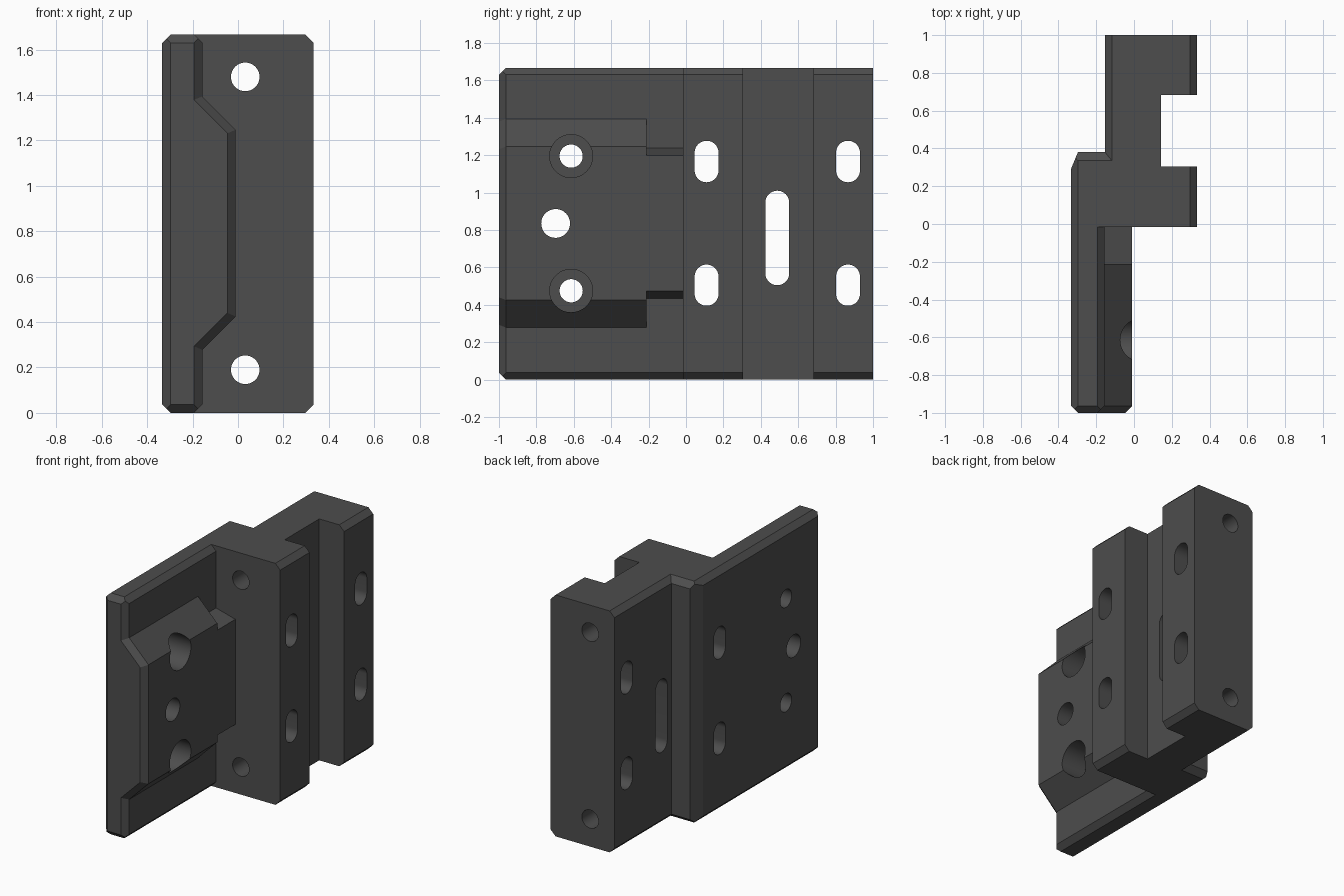
import bpy, bmesh, math
from mathutils import Vector

if "Cube" in bpy.data.objects:
    bpy.data.objects.remove(bpy.data.objects["Cube"])

H, C = 1.667, 0.037            # height and chamfer size
L, R = -0.334, 0.333           # left and right limits

steel = bpy.data.materials.new("dark_grey")
steel.diffuse_color = (0.075, 0.075, 0.075, 1)
steel.use_nodes = True
steel.node_tree.nodes["Principled BSDF"].inputs["Base Color"].default_value = steel.diffuse_color


def prism(name, pts, axis, lo, hi):
    """Extrude a 2D outline along x or y; points are (y, z) or (x, z)."""
    def place(p, t):
        return (t, p[0], p[1]) if axis == "x" else (p[0], t, p[1])
    bm = bmesh.new()
    a = [bm.verts.new(place(p, lo)) for p in pts]
    b = [bm.verts.new(place(p, hi)) for p in pts]
    bm.faces.new(a)
    bm.faces.new(b[::-1])
    n = len(pts)
    for i in range(n):
        bm.faces.new((a[i], b[i], b[(i + 1) % n], a[(i + 1) % n]))
    bmesh.ops.recalc_face_normals(bm, faces=bm.faces)
    me = bpy.data.meshes.new(name)
    bm.to_mesh(me)
    bm.free()
    me.materials.append(steel)
    ob = bpy.data.objects.new(name, me)
    bpy.context.collection.objects.link(ob)
    return ob


def slice_off(ob, point, normal):
    """Cut away everything beyond a plane and close the cut."""
    bm = bmesh.new()
    bm.from_mesh(ob.data)
    geom = bm.verts[:] + bm.edges[:] + bm.faces[:]
    cut = bmesh.ops.bisect_plane(bm, geom=geom, plane_co=point, plane_no=normal,
                                 clear_outer=True, dist=1e-6)["geom_cut"]
    edges = [e for e in cut if isinstance(e, bmesh.types.BMEdge)]
    bmesh.ops.holes_fill(bm, edges=edges)
    bmesh.ops.recalc_face_normals(bm, faces=bm.faces)
    bm.to_mesh(ob.data)
    bm.free()


def block(name, x0, x1, y0, y1, chamfers):
    """Full-height box; each chamfer names two sides, such as '-x+z', and sizes."""
    ob = prism(name, [(x0, 0), (x1, 0), (x1, H), (x0, H)], "y", y0, y1)
    side = {"-x": x0, "+x": x1, "-y": y0, "+y": y1, "-z": 0, "+z": H}
    for code, da, db in chamfers:
        point, normal = Vector((0, 0, 0)), Vector((0, 0, 0))
        for key, own, other in ((code[:2], da, db), (code[2:], db, da)):
            i = "xyz".index(key[1])
            point[i] = side[key]
            normal[i] = other * (1 if key[0] == "+" else -1)
        i = "xyz".index(code[1])
        point[i] -= da * (1 if code[0] == "+" else -1)
        slice_off(ob, point, normal)
    return ob


def combine(base, other, operation):
    mod = base.modifiers.new("combine", "BOOLEAN")
    mod.operation, mod.solver, mod.object = operation, "EXACT", other
    bpy.context.view_layer.objects.active = base
    bpy.ops.object.modifier_apply(modifier=mod.name)
    bpy.data.objects.remove(other)


def slot(c, z0, z1, r, n=24):
    """Rounded outline; a circle when its height equals its width."""
    pts = []
    for zc, start in ((z1 - r, 0), (z0 + r, math.pi)):
        pts += [(c + r * math.cos(start + math.pi * i / n),
                 zc + r * math.sin(start + math.pi * i / n))
                for i in range(n + (1 if z1 - z0 > 2 * r + 1e-4 else 0))]
    return pts


def edges(*sides):
    return [(s + z, C, C) for s in sides for z in ("-z", "+z")]


# Thin plate, flange, spine and the two ribs
body = block("mounting_bracket", L, -0.157, -1, 0.05,
             edges("-x", "+x", "-y") + [("-x-y", C, C), ("+x-y", C, C)])
parts = [
    block("flange", L, 0.1, -0.015, 0.38,
          edges("-x") + [("+y-z", 0.045, C), ("+y+z", 0.045, C), ("-x+y", C, 0.09)]),
    block("front_rib", -0.14, R, -0.015, 0.305, edges("+x")),
    block("spine", -0.154, 0.143, 0.1, 1, edges("-x")),
    block("back_rib", 0.0, R, 0.682, 1, edges("+x")),
]

# Raised pad with sloping ends and a chamfered front
pad = prism("pad", [(-0.25, 0.185), (-0.01, 0.425), (-0.01, 1.247), (-0.25, 1.487)],
            "y", -1, -0.212)
slice_off(pad, (-0.01 - C, -1, 0.8), (1, -1, 0))
for s, z in ((1, 1.247), (-1, 0.425)):
    n = Vector((1, 0, s)).normalized()
    slice_off(pad, Vector((-0.01, -1, z)) - n * C, n + Vector((0, -1, 0)))
parts.append(pad)

# Narrow neck joining the pad to the front rib
parts.append(prism("neck", [(-0.25, 0.409), (-0.01, 0.473), (-0.01, 1.199), (-0.25, 1.263)],
                   "y", -0.3, 0.1))
for p in parts:
    combine(body, p, "UNION")

# Holes through the sides: slots, pad holes and counterbores
holes = [(0.11, 1.055, 1.277, 0.064), (0.11, 0.395, 0.615, 0.064),
         (0.866, 1.055, 1.277, 0.064), (0.866, 0.395, 0.615, 0.064),
         (0.488, 0.505, 1.01, 0.064), (-0.697, 0.758, 0.912, 0.077)]
holes += [(-0.614, z - 0.062, z + 0.062, 0.062) for z in (1.195, 0.475)]
for h in holes:
    combine(body, prism("hole", slot(*h), "x", -0.6, 0.6), "DIFFERENCE")
for z in (1.195, 0.475):
    combine(body, prism("counterbore", slot(-0.614, z - 0.115, z + 0.115, 0.115),
                        "x", -0.2, 0.2), "DIFFERENCE")

# Long holes from front to back
for z in (1.48, 0.19):
    combine(body, prism("long_hole", slot(0.032, z - 0.063, z + 0.063, 0.063),
                        "y", -0.1, 1.2), "DIFFERENCE")

body.select_set(True)
bpy.context.view_layer.objects.active = body
bpy.ops.object.shade_smooth_by_angle(angle=math.radians(20))
